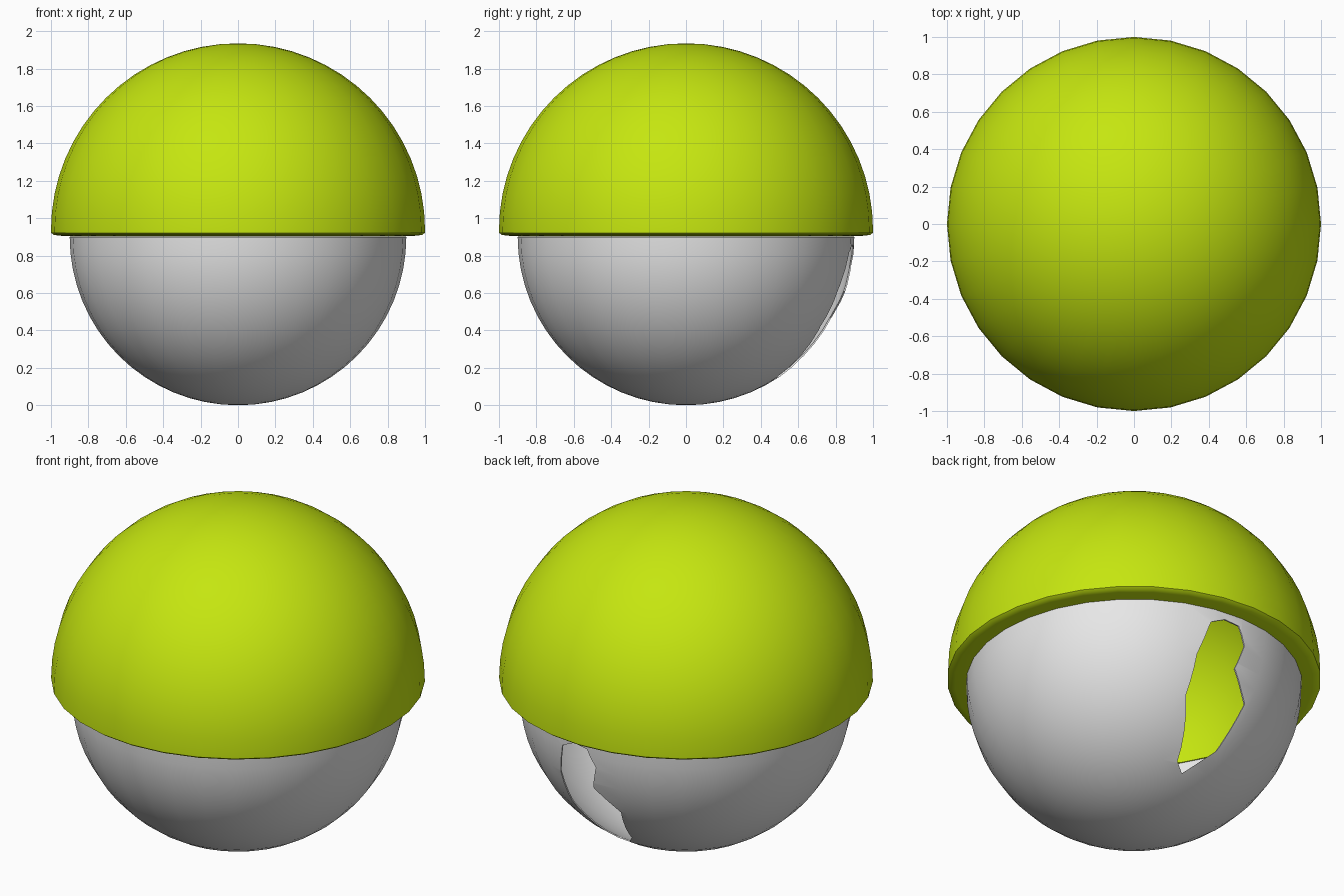
import bpy, bmesh
from math import sin, cos, pi, radians

cube = bpy.data.objects.get("Cube")
if cube:
    bpy.data.objects.remove(cube, do_unlink=True)

SIDES = 32


def material(name, rgb):
    m = bpy.data.materials.new(name)
    m.use_nodes = True
    m.diffuse_color = (*rgb, 1)
    m.node_tree.nodes["Principled BSDF"].inputs["Base Color"].default_value = (*rgb, 1)
    return m


def finish(name, bm, mat):
    bmesh.ops.remove_doubles(bm, verts=bm.verts, dist=0.0005)
    bmesh.ops.recalc_face_normals(bm, faces=bm.faces)
    mesh = bpy.data.meshes.new(name)
    bm.to_mesh(mesh)
    bm.free()
    mesh.materials.append(mat)
    obj = bpy.data.objects.new(name, mesh)
    bpy.context.collection.objects.link(obj)
    return obj


def lathe(name, profile, mat):
    """Spin an (r, z) profile around the z axis."""
    bm = bmesh.new()
    verts = [bm.verts.new((r, 0, z)) for r, z in profile]
    edges = [bm.edges.new(pair) for pair in zip(verts, verts[1:])]
    bmesh.ops.spin(bm, geom=verts + edges, axis=(0, 0, 1), cent=(0, 0, 0),
                   angle=2 * pi, steps=SIDES)
    return finish(name, bm, mat)


def arc(radius, centre, start, end, steps=16):
    angles = [radians(start + (end - start) * i / steps) for i in range(steps + 1)]
    return [(radius * cos(a), centre + radius * sin(a)) for a in angles]


def smooth(obj, angle):
    bpy.ops.object.select_all(action='DESELECT')
    obj.select_set(True)
    bpy.context.view_layer.objects.active = obj
    bpy.ops.object.shade_smooth_by_angle(angle=radians(angle))


lime = material("lime_green", (0.56, 0.79, 0.005))
grey = material("light_grey", (0.8, 0.8, 0.8))

# Upper dome: thick shell with a rounded lip that overhangs the bowl
lip = [(1.0, 0.922), (0.985, 0.911), (0.96, 0.907), (0.89, 0.903)]
dome = lathe("upper_dome", arc(1.0, 0.935, 90, 0) + lip + arc(0.89, 0.905, 0, 90), lime)
smooth(dome, 50)

# Lower bowl: thin open shell
bowl = lathe("lower_bowl", arc(0.9, 0.9, -90, 0) + arc(0.892, 0.9, 0, -90), grey)

# Ragged hole in the back of the bowl, as an (x, z) outline pushed through in y
outline = [(0.11, 0.86), (0.02, 0.85), (-0.03, 0.75), (0.01, 0.61), (-0.12, 0.47),
           (-0.07, 0.24), (0.045, 0.125), (0.11, 0.155), (0.24, 0.42),
           (0.245, 0.63), (0.195, 0.82)]
bm = bmesh.new()
face = bm.faces.new([bm.verts.new((x, 0.2, z)) for x, z in outline])
push = bmesh.ops.extrude_face_region(bm, geom=[face])
bmesh.ops.translate(bm, vec=(0, 1, 0),
                    verts=[g for g in push["geom"] if isinstance(g, bmesh.types.BMVert)])
cutter = finish("hole_cutter", bm, grey)
cutter.hide_render = True

cut = bowl.modifiers.new("hole", 'BOOLEAN')
cut.operation = 'DIFFERENCE'
cut.solver = 'EXACT'
cut.object = cutter
bpy.context.view_layer.objects.active = bowl
bpy.ops.object.modifier_apply(modifier=cut.name)
bpy.data.objects.remove(cutter, do_unlink=True)
smooth(bowl, 40)
